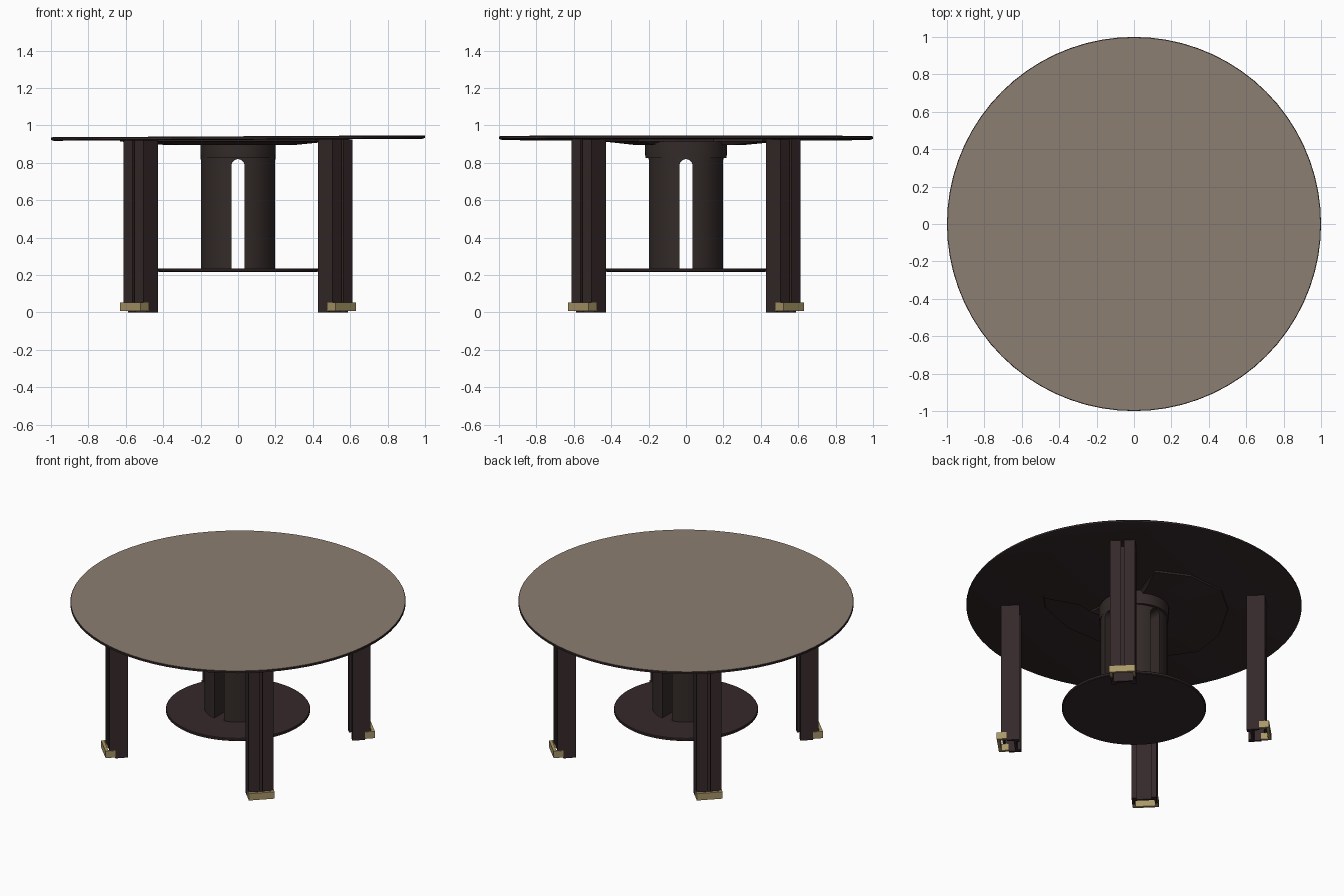
import bpy, bmesh, math
from mathutils import Matrix, Vector

if "Cube" in bpy.data.objects:
    bpy.data.objects.remove(bpy.data.objects["Cube"])


def material(name, rgb):
    m = bpy.data.materials.new(name)
    m.diffuse_color = (*rgb, 1)
    m.use_nodes = True
    m.node_tree.nodes["Principled BSDF"].inputs["Base Color"].default_value = m.diffuse_color
    return m


TAUPE = material("taupe_stone", (0.26, 0.21, 0.165))
BROWN = material("dark_brown", (0.036, 0.022, 0.023))
UMBER = material("dark_umber", (0.033, 0.024, 0.022))
BRASS = material("brass", (0.40, 0.31, 0.14))


def finish(name, bm, mats, smooth=False):
    bmesh.ops.recalc_face_normals(bm, faces=bm.faces[:])
    me = bpy.data.meshes.new(name)
    bm.to_mesh(me)
    bm.free()
    ob = bpy.data.objects.new(name, me)
    bpy.context.collection.objects.link(ob)
    for m in mats:
        me.materials.append(m)
    if smooth:
        bpy.ops.object.select_all(action='DESELECT')
        ob.select_set(True)
        bpy.context.view_layer.objects.active = ob
        bpy.ops.object.shade_smooth_by_angle(angle=math.radians(35))
    return ob


def prism(bm, pts, z0, z1):
    """Extrude a flat outline from z0 to z1."""
    face = bm.faces.new([bm.verts.new((x, y, z0)) for x, y in pts])
    ext = bmesh.ops.extrude_face_region(bm, geom=[face])
    verts = [v for v in ext["geom"] if isinstance(v, bmesh.types.BMVert)]
    bmesh.ops.translate(bm, verts=verts, vec=(0, 0, z1 - z0))


def lathe(bm, profile, n, sy=1.0):
    """Closed stack of rings from (radius, z) pairs."""
    rings = []
    for r, z in profile:
        rings.append([bm.verts.new((r * math.cos(2 * math.pi * i / n),
                                    r * sy * math.sin(2 * math.pi * i / n), z))
                      for i in range(n)])
    for a, b in zip(rings, rings[1:]):
        for i in range(n):
            j = (i + 1) % n
            bm.faces.new((a[i], a[j], b[j], b[i]))
    bm.faces.new(rings[0])
    bm.faces.new(rings[-1])


# Round top: pale upper face, dark rim and underside, very slightly tilted
bm = bmesh.new()
lathe(bm, [(0.985, 0.923), (1.0, 0.928), (1.0, 0.938), (0.997, 0.942)], 72)
bmesh.ops.recalc_face_normals(bm, faces=bm.faces[:])
for f in bm.faces:
    f.material_index = 0 if f.normal.z > 0.9 else 1
bmesh.ops.rotate(bm, verts=bm.verts[:], cent=(0, 0, 0.935),
                 matrix=Matrix.Rotation(math.radians(-0.3), 3, 'Y'))
finish("table_top", bm, [TAUPE, BROWN], True)

# Wavy support plate under the top, tapering down toward the column
cloud = [(-.53, .17), (-.44, .03), (-.32, -.08), (-.15, .07), (.04, .17),
         (.16, .42), (.37, .35), (.54, .16), (.56, -.07), (.48, -.37),
         (.34, -.56), (.1, -.6), (-.2, -.43), (-.42, -.2), (-.53, .05)]
s = math.sqrt(0.5)
outline = [Vector(((v - u) * s, (u + v) * s)) for u, v in cloud]
bm = bmesh.new()
layers = [[bm.verts.new((p.x * k, p.y * k, z)) for p in outline]
          for k, z in ((1, 0.926), (0.99, 0.914), (0.6, 0.895))]
count = len(outline)
for a, b in zip(layers, layers[1:]):
    for i in range(count):
        j = (i + 1) % count
        bm.faces.new((a[i], a[j], b[j], b[i]))
bm.faces.new(layers[0])
bm.faces.new(layers[-1])
finish("support_plate", bm, [BROWN])

# Lower round shelf
bm = bmesh.new()
lathe(bm, [(0.425, 0.217), (0.43, 0.221), (0.43, 0.232), (0.427, 0.236)], 64)
finish("base_disc", bm, [BROWN], True)

# Central column, split into four posts by two crossing arched slots
bm = bmesh.new()
lathe(bm, [(0.2, 0.23), (0.2, 0.905)], 48)
column = finish("column", bm, [UMBER])
arch = [(-0.035, 0.2), (0.035, 0.2)]
arch += [(0.035 * math.cos(math.pi * i / 10), 0.785 + 0.035 * math.sin(math.pi * i / 10))
         for i in range(11)]
for k in range(2):
    bm = bmesh.new()
    prism(bm, arch, -0.5, 0.5)
    turn = Matrix.Rotation(k * math.pi / 2, 3, 'Z') @ Matrix.Rotation(math.pi / 2, 3, 'X')
    bmesh.ops.rotate(bm, verts=bm.verts[:], matrix=turn)
    cutter = finish("slot_cutter", bm, [UMBER])
    cutter.hide_render = True
    mod = column.modifiers.new("slot", 'BOOLEAN')
    mod.object = cutter
    mod.operation = 'DIFFERENCE'
    mod.solver = 'EXACT'
    bpy.ops.object.select_all(action='DESELECT')
    column.select_set(True)
    bpy.context.view_layer.objects.active = column
    bpy.ops.object.modifier_apply(modifier=mod.name)
    bpy.data.objects.remove(cutter)
bpy.ops.object.shade_smooth_by_angle(angle=math.radians(35))

# Flared column head
bm = bmesh.new()
lathe(bm, [(0.199, 0.825), (0.201, 0.86), (0.201, 0.915)], 48, 1.09)
finish("column_head", bm, [UMBER], True)


def mirrored(half, inner):
    return half + [(r, -t) for r, t in reversed(half)] + inner


# Leg outlines as (outward distance, sideways offset)
leg_upper = mirrored([(.775, .009), (.79, .009), (.79, .075), (.68, .075),
                      (.68, .045), (.70, .045)],
                     [(.775, -.06), (.715, -.06), (.715, .06), (.775, .06)])
leg_lower = mirrored([(.755, .06), (.755, .075), (.68, .075), (.68, .045), (.70, .045)],
                     [(.755, -.06), (.715, -.06), (.715, .06)][1:])
foot_outline = [(.755, .078), (.815, .078), (.815, -.078), (.755, -.078),
                (.755, -.06), (.797, -.06), (.797, .06), (.755, .06)]

# Four diagonal channel legs with brass foot clips
for i, side in enumerate(("back_right", "back_left", "front_left", "front_right")):
    turn = Matrix.Rotation(math.pi / 4 + i * math.pi / 2, 3, 'Z')
    bm = bmesh.new()
    prism(bm, leg_upper, 0.05, 0.926)
    prism(bm, leg_lower, 0.0, 0.05)
    bmesh.ops.rotate(bm, verts=bm.verts[:], matrix=turn)
    finish(side + "_leg", bm, [BROWN])
    bm = bmesh.new()
    prism(bm, foot_outline, 0.008, 0.053)
    bmesh.ops.rotate(bm, verts=bm.verts[:], matrix=turn)
    finish(side + "_foot", bm, [BRASS])
